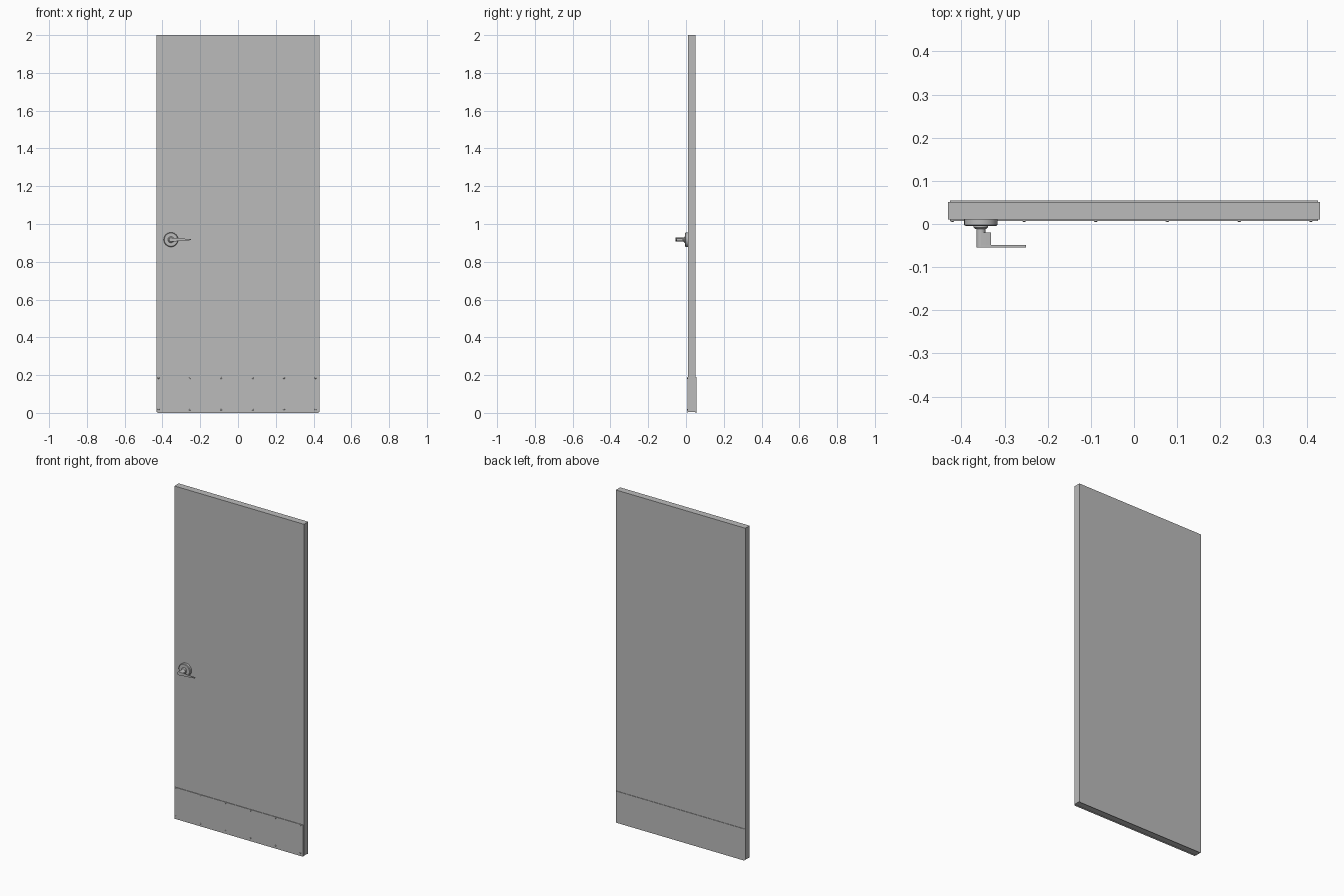
import bpy, bmesh, math
from mathutils import Matrix, Vector

old = bpy.data.objects.get("Cube")
if old:
    bpy.data.objects.remove(old, do_unlink=True)

grey = bpy.data.materials.new("plain grey")
grey.use_nodes = True
color = (0.5, 0.5, 0.5, 1)
grey.diffuse_color = color
grey.node_tree.nodes["Principled BSDF"].inputs["Base Color"].default_value = color


def finish(name, bm, smooth=False):
    bmesh.ops.recalc_face_normals(bm, faces=bm.faces)
    mesh = bpy.data.meshes.new(name)
    bm.to_mesh(mesh)
    bm.free()
    mesh.materials.append(grey)
    ob = bpy.data.objects.new(name, mesh)
    bpy.context.collection.objects.link(ob)
    if smooth:
        bpy.ops.object.select_all(action="DESELECT")
        ob.select_set(True)
        bpy.context.view_layer.objects.active = ob
        bpy.ops.object.shade_smooth_by_angle(angle=math.radians(35))
    return ob


def box(name, x, y, z):
    """Box spanning the given (low, high) ranges."""
    bm = bmesh.new()
    bmesh.ops.create_cube(bm, size=1)
    for v in bm.verts:
        v.co = Vector(r[0] if c < 0 else r[1] for c, r in zip(v.co, (x, y, z)))
    return finish(name, bm)


def lathe(name, profile, x, z, segments=32):
    """Turn (radius, y) points around an axis parallel to y."""
    bm = bmesh.new()
    verts = [bm.verts.new((x + r, y, z)) for r, y in profile]
    edges = [bm.edges.new(pair) for pair in zip(verts, verts[1:])]
    bmesh.ops.spin(bm, geom=verts + edges, cent=(x, 0, z), axis=(0, 1, 0),
                   angle=math.tau, steps=segments)
    bmesh.ops.remove_doubles(bm, verts=bm.verts, dist=1e-5)
    return finish(name, bm, True)


def plate(name, outline, y0, y1):
    """Extrude an (x, z) outline along y."""
    bm = bmesh.new()
    face = bm.faces.new([bm.verts.new((x, y0, z)) for x, z in outline])
    new = bmesh.ops.extrude_face_region(bm, geom=[face])["geom"]
    bmesh.ops.translate(bm, vec=(0, y1 - y0, 0),
                        verts=[g for g in new if isinstance(g, bmesh.types.BMVert)])
    return finish(name, bm, True)


# Door leaf and the two kick plates, which reach just below it
FRONT, BACK, HALF = 0.011, 0.0515, 0.431
box("door_leaf", (-HALF, HALF), (FRONT, BACK), (0.005, 2))
box("front_kick_plate", (-0.427, 0.427), (0.0075, FRONT), (0, 0.19))
box("back_kick_plate", (-0.427, 0.427), (BACK, 0.0545), (0, 0.19))

# Kick plate screws
for row, z in (("lower", 0.017), ("upper", 0.184)):
    for i in range(6):
        lathe(f"{row}_screw_{i + 1}",
              [(0.005, 0.008), (0.0035, 0.0055), (0, 0.0045)],
              -0.421 + 0.1662 * i, z, 12)

# Round rose with a neck and spindle
X, Z = -0.355, 0.917
lathe("rose", [(0.0385, FRONT), (0.0385, -0.002), (0.035, -0.005), (0, -0.005)], X, Z)
lathe("neck", [(0.0165, -0.005), (0.0165, -0.008), (0.012, -0.012), (0, -0.012)], X, Z)
lathe("spindle", [(0.0105, -0.011), (0.0105, -0.05), (0, -0.05)], X, Z)


# Lever: rounded hub tapering into a thin blade
def teardrop(radius, tip_x, tip_half):
    arc = [math.radians(a) for a in range(80, 281, 20)]
    pts = [(X + radius * math.cos(a), Z + radius * math.sin(a)) for a in arc]
    return pts + [(tip_x, Z - tip_half), (tip_x, Z + tip_half)]


plate("lever_hub", teardrop(0.0105, -0.331, 0.007), -0.0195, -0.05)
plate("lever_blade", teardrop(0.0105, -0.25, 0.0025), -0.0485, -0.0545)
